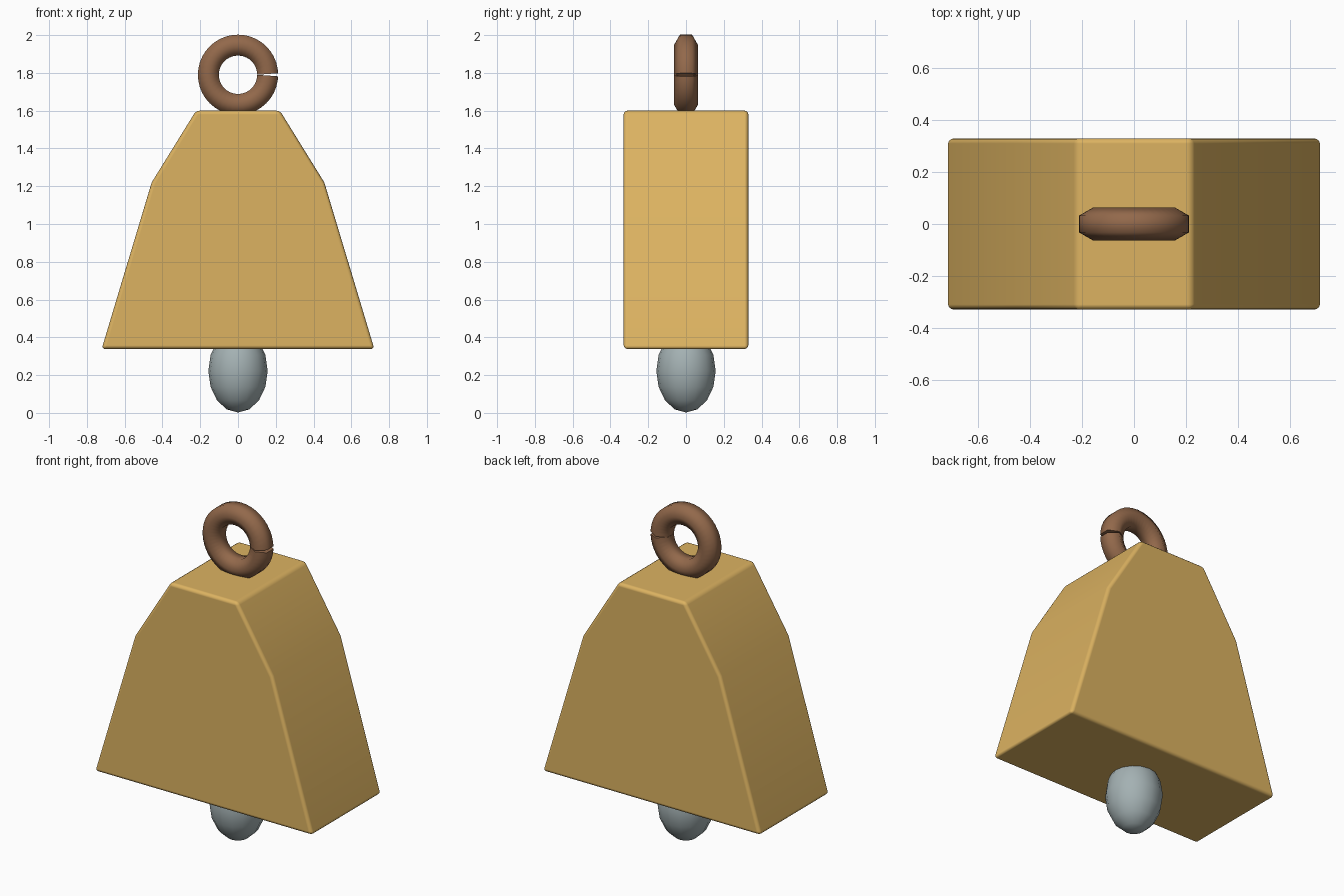
import bpy, bmesh, math
from mathutils import Matrix

if "Cube" in bpy.data.objects:
    bpy.data.objects.remove(bpy.data.objects["Cube"])


def material(name, rgb):
    m = bpy.data.materials.new(name)
    m.diffuse_color = (*rgb, 1.0)
    m.use_nodes = True
    m.node_tree.nodes["Principled BSDF"].inputs["Base Color"].default_value = m.diffuse_color
    return m


def make_object(name, bm, mat):
    bmesh.ops.recalc_face_normals(bm, faces=bm.faces)
    for f in bm.faces:
        f.smooth = True
    mesh = bpy.data.meshes.new(name)
    bm.to_mesh(mesh)
    bm.free()
    mesh.materials.append(mat)
    ob = bpy.data.objects.new(name, mesh)
    bpy.context.collection.objects.link(ob)
    return ob


brass = material("brass yellow", (0.72, 0.45, 0.12))
copper = material("copper brown", (0.29, 0.14, 0.07))
steel = material("steel grey", (0.37, 0.44, 0.45))

# Bell body: mirrored half profile extruded along y, with softened rims
half = [(0.722, 0.338), (0.457, 1.22), (0.222, 1.60)]
profile = half + [(-x, z) for x, z in reversed(half)]
bm = bmesh.new()
front = [bm.verts.new((x, -0.33, z)) for x, z in profile]
back = [bm.verts.new((x, 0.33, z)) for x, z in profile]
bm.faces.new(front)
bm.faces.new(back[::-1])
n = len(profile)
for i in range(n):
    j = (i + 1) % n
    bm.faces.new((front[i], back[i], back[j], front[j]))
body = make_object("bell_body", bm, brass)
bevel = body.modifiers.new("soft_edges", 'BEVEL')
bevel.width = 0.02
bevel.segments = 3
bevel.limit_method = 'ANGLE'
bevel.angle_limit = math.radians(30)
bevel.harden_normals = True

# Hanging ring: hexagonal section swept round, with a thin wedge slit on +x
MAJOR, MINOR, STEPS, SIDES = 0.157, 0.064, 40, 6
bm = bmesh.new()
rings = []
for s in range(STEPS + 1):
    a = 2 * math.pi * s / STEPS
    ring = []
    for k in range(SIDES):
        t = 2 * math.pi * k / SIDES + math.pi / 2
        r = MAJOR + MINOR * math.cos(t)
        x, z = r * math.cos(a), r * math.sin(a)
        if s in (0, STEPS):
            gap = 0.0005 + 0.075 * max(0, r - 0.11)
            z += gap if s == 0 else -gap
        ring.append(bm.verts.new((x, MINOR * math.sin(t), 1.79 + z)))
    rings.append(ring)
for a, b in zip(rings, rings[1:]):
    for k in range(SIDES):
        m = (k + 1) % SIDES
        bm.faces.new((a[k], a[m], b[m], b[k]))
caps = [bm.faces.new(rings[0]), bm.faces.new(rings[-1][::-1])]
for cap in caps:
    for e in cap.edges:
        e.smooth = False
make_object("hanging_ring", bm, copper)

# Clapper: stretched ball emerging below the body
bm = bmesh.new()
bmesh.ops.create_uvsphere(
    bm, u_segments=16, v_segments=8, radius=1.0,
    matrix=Matrix.Translation((0, 0, 0.222)) @ Matrix.Diagonal((0.157, 0.157, 0.22, 1)))
make_object("clapper", bm, steel)
